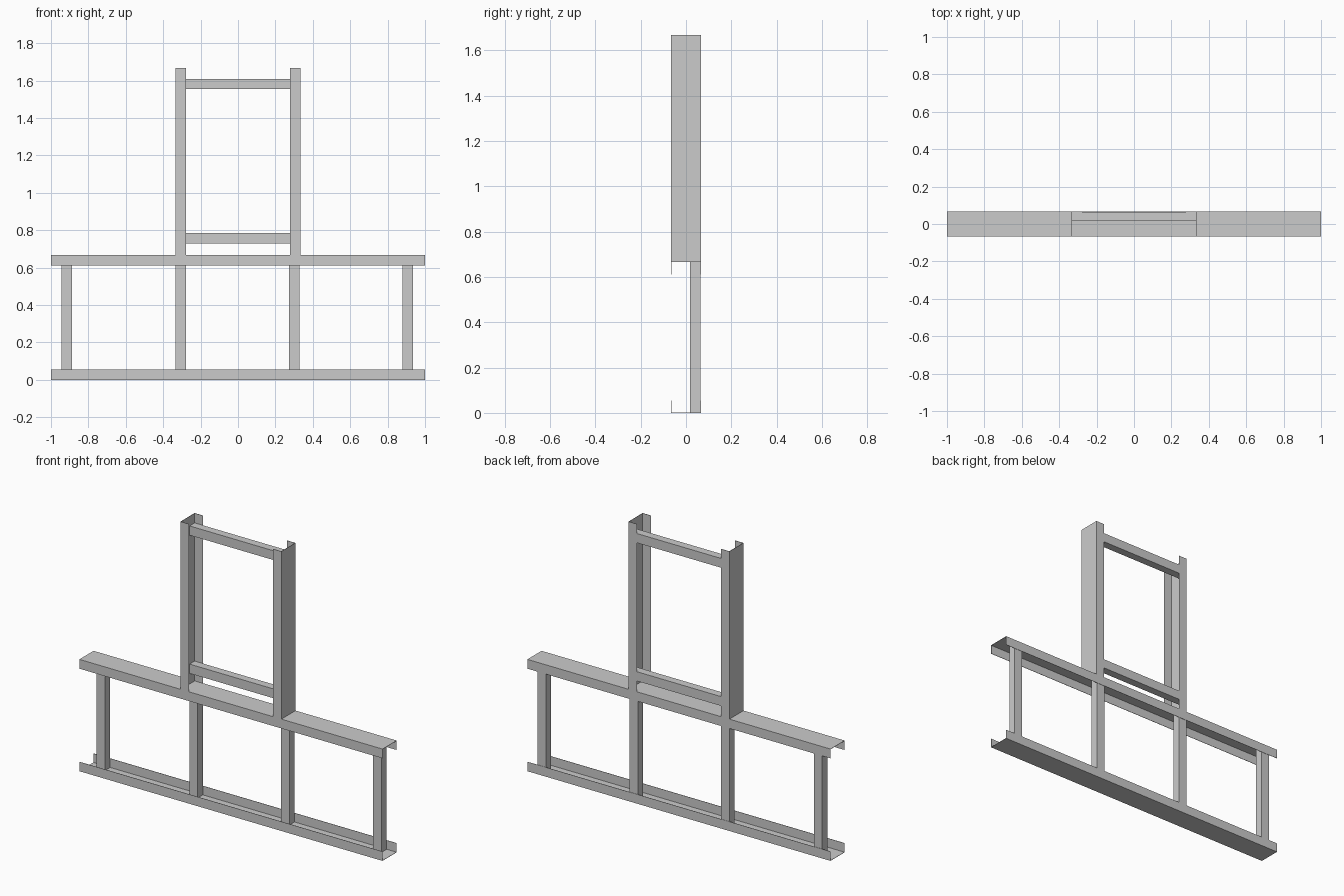
import bpy
import bmesh
from mathutils import Matrix, Vector

if "Cube" in bpy.data.objects:
    bpy.data.objects.remove(bpy.data.objects["Cube"])

T = 0.002      # sheet thickness
D = 0.0667     # half depth of the channels
F = 0.0555     # flange width


def channel(name, length, origin, along, across, inward):
    """C-shaped sheet channel: web at the origin plane, flanges pointing inward."""
    profile = [(-D, 0), (D, 0), (D, F), (D - T, F), (D - T, T),
               (-D + T, T), (-D + T, F), (-D, F)]
    o, a, c, i = map(Vector, (origin, along, across, inward))
    bm = bmesh.new()
    face = bm.faces.new([bm.verts.new(o + c * u + i * v) for u, v in profile])
    ext = bmesh.ops.extrude_face_region(bm, geom=[face])["geom"]
    bmesh.ops.translate(bm, vec=a * length,
                        verts=[g for g in ext if isinstance(g, bmesh.types.BMVert)])
    finish(bm, name)


def bar(name, x, y, z):
    """Rectangular bar between (min, max) limits on each axis."""
    bm = bmesh.new()
    size = [b - a for a, b in (x, y, z)]
    mid = [(a + b) / 2 for a, b in (x, y, z)]
    bmesh.ops.create_cube(bm, size=1, matrix=Matrix.Translation(mid) @ Matrix.Diagonal((*size, 1)))
    finish(bm, name)


def finish(bm, name):
    bmesh.ops.recalc_face_normals(bm, faces=bm.faces)
    mesh = bpy.data.meshes.new(name)
    bm.to_mesh(mesh)
    bm.free()
    bpy.context.collection.objects.link(bpy.data.objects.new(name, mesh))


# long horizontal channels, open sides facing each other
channel("bottom_rail", 2, (-1, 0, 0), (1, 0, 0), (0, 1, 0), (0, 0, 1))
channel("top_rail", 2, (-1, 0, 0.667), (1, 0, 0), (0, 1, 0), (0, 0, -1))

# tall upright channels, open sides facing inward
for side, s in (("left", -1), ("right", 1)):
    channel(f"{side}_upright", 1, (s * 0.333, 0, 0.667), (0, 0, 1), (0, 1, 0), (-s, 0, 0))

BACK = (0.017, D - T)   # bars sit against the rear flanges

# short studs between the rails
for n, x in enumerate((-0.944, -0.333, 0.272, 0.88)):
    bar(f"stud_{n + 1}", (x, x + 0.0555), BACK, (T, 0.667 - T))

# cross bars between the uprights
for name, z in (("lower_crossbar", 0.73), ("upper_crossbar", 1.554)):
    bar(name, (-0.333 + T, 0.333 - T), BACK, (z, z + 0.0555))
